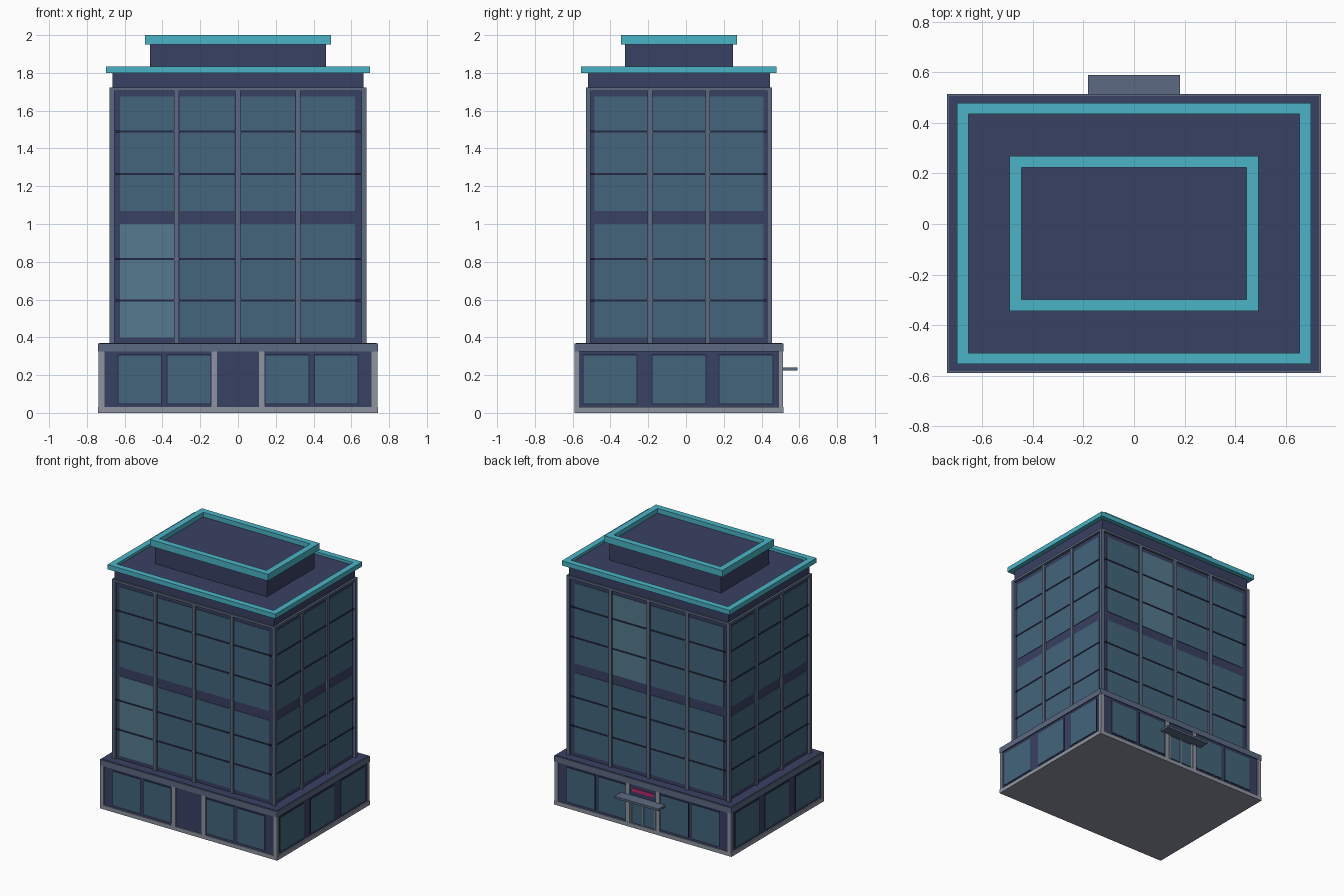
import bpy, bmesh
from mathutils import Matrix, Vector

if "Cube" in bpy.data.objects:
    bpy.data.objects.remove(bpy.data.objects["Cube"])

CY = -0.0375  # building centre line; only the rear canopy breaks symmetry


def linear(c):
    return ((c / 255 + 0.055) / 1.055) ** 2.4


def material(name, r, g, b):
    m = bpy.data.materials.new(name)
    m.diffuse_color = (linear(r), linear(g), linear(b), 1)
    m.use_nodes = True
    m.node_tree.nodes["Principled BSDF"].inputs["Base Color"].default_value = m.diffuse_color
    return m


navy = material("navy", 57, 65, 99)
dark = material("dark_line", 36, 42, 66)
glass = material("glass", 68, 101, 124)
lit = material("pale_glass", 84, 122, 142)
teal = material("teal", 74, 180, 198)
steel = material("steel", 92, 106, 130)
stone = material("stone", 142, 148, 160)
pink = material("magenta", 190, 40, 110)


def build(name, mat, boxes):
    """One object made of boxes (x0, x1, y0, y1, z0, z1)."""
    bm = bmesh.new()
    for x0, x1, y0, y1, z0, z1 in boxes:
        c = Vector(((x0 + x1) / 2, (y0 + y1) / 2, (z0 + z1) / 2))
        s = Matrix.Diagonal((x1 - x0, y1 - y0, z1 - z0, 1))
        bmesh.ops.create_cube(bm, size=1, matrix=Matrix.Translation(c) @ s)
    me = bpy.data.meshes.new(name)
    bm.to_mesh(me)
    bm.free()
    me.materials.append(mat)
    ob = bpy.data.objects.new(name, me)
    bpy.context.collection.objects.link(ob)
    return ob


def block(hx, hy, z0, z1):
    return (-hx, hx, CY - hy, CY + hy, z0, z1)


def frame(hx, hy, w, z0, z1):
    """Rectangular ring of width w."""
    return [(-hx, hx, CY - hy, CY - hy + w, z0, z1), (-hx, hx, CY + hy - w, CY + hy, z0, z1),
            (-hx, -hx + w, CY - hy + w, CY + hy - w, z0, z1),
            (hx - w, hx, CY - hy + w, CY + hy - w, z0, z1)]


def on_wall(side, u, w, z0, z1, d0, d1):
    """Box on a facade: centre u, width w, from depth d0 out to d1."""
    a, b = u - w / 2, u + w / 2
    if side == "front":
        return (a, b, CY - d1, CY - d0, z0, z1)
    if side == "back":
        return (a, b, CY + d0, CY + d1, z0, z1)
    if side == "left":
        return (-d1, -d0, CY + a, CY + b, z0, z1)
    return (d0, d1, CY + a, CY + b, z0, z1)


# Podium
build("plinth", stone, [block(0.74, 0.5525, 0, 0.03)])
build("podium_walls", navy, [block(0.73, 0.545, 0.03, 0.33)])
build("podium_cornice", steel, [block(0.74, 0.5525, 0.325, 0.368)])
build("podium_roof", navy, [block(0.732, 0.5445, 0.36, 0.371)])
piers, shop, shop_trim = [], [], []
for side in ("front", "back"):
    for u in (-0.7225, -0.125, 0.125, 0.7225):
        piers.append(on_wall(side, u, 0.03, 0.03, 0.326, 0.53, 0.552))
    for u in (-0.52, -0.26, 0.26, 0.52):
        shop.append(on_wall(side, u, 0.227, 0.05, 0.305, 0.54, 0.549))
        shop_trim.append(on_wall(side, u, 0.237, 0.044, 0.311, 0.54, 0.547))
for side in ("left", "right"):
    for u in (-0.365, 0, 0.355):
        shop.append(on_wall(side, u, 0.28, 0.05, 0.305, 0.72, 0.734))
        shop_trim.append(on_wall(side, u, 0.29, 0.044, 0.311, 0.72, 0.732))
build("podium_piers", stone, piers)
build("podium_windows", glass, shop)
build("podium_window_trim", dark, shop_trim)

# Rear entrance
build("entrance_doors", glass,
      [on_wall("back", u, 0.09, 0.04, 0.215, 0.54, 0.548) for u in (-0.05, 0.05)])
build("entrance_door_frame", stone,
      [on_wall("back", u, 0.01, 0.03, 0.225, 0.54, 0.551) for u in (-0.1, 0, 0.1)])
build("entrance_sign_strip", pink, [on_wall("back", 0, 0.18, 0.272, 0.297, 0.54, 0.55)])
build("entrance_canopy", steel, [on_wall("back", 0, 0.365, 0.224, 0.24, 0.54, 0.6275)])

# Tower
HX, HY = 0.66, 0.4775
build("tower_core", navy, [block(HX, HY, 0.36, 1.72)])
panes, pale, mullions, lines = [], [], [], []
walls = [("front", HY, HX, (-0.48, -0.163, 0.157, 0.475), 0.29, (-0.325, 0, 0.317)),
         ("back", HY, HX, (-0.48, -0.163, 0.157, 0.475), 0.29, (-0.325, 0, 0.317)),
         ("left", HX, HY, (-0.305, 0, 0.305), 0.285, (-0.1525, 0.1525)),
         ("right", HX, HY, (-0.305, 0, 0.305), 0.285, (-0.1525, 0.1525))]
for side, d, half, bays, w, ribs in walls:
    for z0, z1 in ((0.4, 1.0), (1.07, 1.675)):
        for i, u in enumerate(bays):
            is_pale = (side, i, z0) in (("front", 0, 0.4), ("back", 2, 1.07))
            (pale if is_pale else panes).append(on_wall(side, u, w, z0, z1, d - 0.01, d + 0.004))
    for u in ribs:
        mullions.append(on_wall(side, u, 0.026, 0.37, 1.71, d - 0.01, d + 0.015))
    for z in (0.595, 0.815, 1.265, 1.49):
        lines.append(on_wall(side, 0, 2 * half - 0.01, z - 0.005, z + 0.005, d - 0.01, d + 0.008))
# Corner posts
for sx in (-1, 1):
    for sy in (-1, 1):
        x, y = sx * 0.6675, CY + sy * 0.48
        mullions.append((x - 0.0125, x + 0.0125, y - 0.0125, y + 0.0125, 0.37, 1.71))
build("tower_windows", glass, panes)
build("tower_pale_windows", lit, pale)
build("tower_mullions", steel, mullions)
build("floor_lines", dark, lines)
build("tower_top_rail", steel, frame(0.68, 0.4925, 0.025, 1.705, 1.722))

# Roof tiers with teal rims
build("roof_neck", navy, [block(0.665, 0.4825, 1.715, 1.815)])
build("roof_rim", teal, frame(0.7, 0.5175, 0.045, 1.8, 1.835))
build("penthouse", navy, [block(0.467, 0.285, 1.8, 1.965)])
build("penthouse_rim", teal, frame(0.492, 0.3075, 0.046, 1.95, 2.0))
